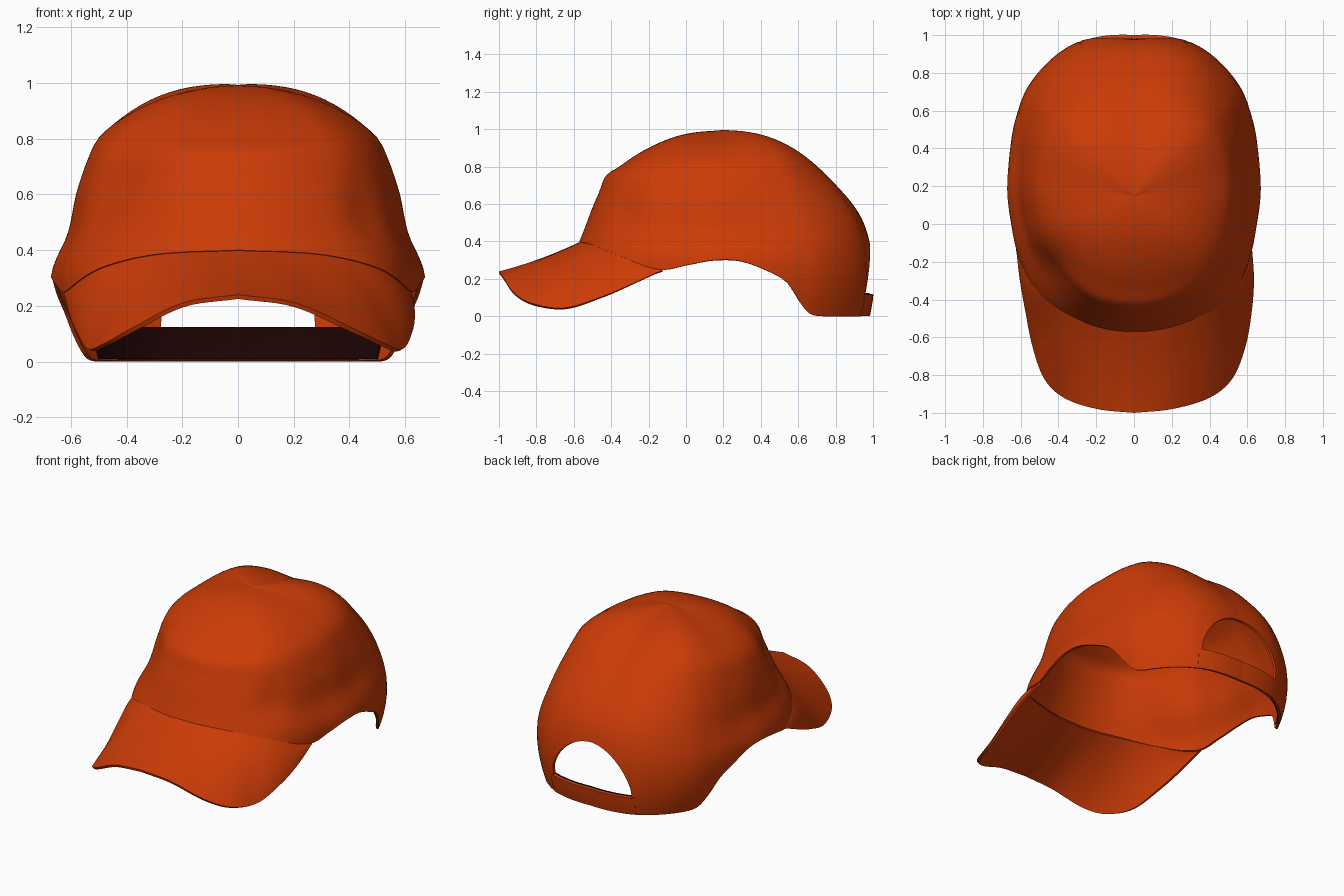
import bpy, bmesh
from math import sin, cos, radians, atan2, sqrt, exp

if "Cube" in bpy.data.objects:
    bpy.data.objects.remove(bpy.data.objects["Cube"])


def material(name, rgb):
    m = bpy.data.materials.new(name)
    m.diffuse_color = (*rgb, 1)
    m.use_nodes = True
    m.node_tree.nodes["Principled BSDF"].inputs["Base Color"].default_value = m.diffuse_color
    return m


ORANGE = material("burnt_orange_cloth", (0.60, 0.044, 0.002))
DARK = material("dark_brown_lining", (0.012, 0.001, 0.001))


def smooth_lookup(keys, vals, x):
    """Cubic interpolation through key points."""
    n = len(keys)
    x = min(max(x, keys[0]), keys[-1])
    k = 0
    while k < n - 2 and x > keys[k + 1]:
        k += 1

    def slope(i):
        a, b = max(i - 1, 0), min(i + 1, n - 1)
        return (vals[b] - vals[a]) / (keys[b] - keys[a])
    h = keys[k + 1] - keys[k]
    t = (x - keys[k]) / h
    return ((2*t**3 - 3*t*t + 1) * vals[k] + (t**3 - 2*t*t + t) * h * slope(k)
            + (3*t*t - 2*t**3) * vals[k + 1] + (t**3 - t*t) * h * slope(k + 1))


# Crown shape: distance from an inner centre by azimuth (0 = front) and elevation
CY, CZ = 0.15, 0.30
EL = [-25, 0, 15, 30, 38, 45, 60, 75, 90]
FRONT = [0.76, 0.745, 0.711, 0.713, 0.734, 0.711, 0.695, 0.692, 0.69]
SIDE = [0.66, 0.67, 0.63, 0.66, 0.685, 0.708, 0.703, 0.694, 0.69]
BACK = [0.89, 0.845, 0.820, 0.768, 0.748, 0.735, 0.715, 0.700, 0.69]
PLAN_AZ = [0, 24, 42, 64, 77, 90, 107, 124, 135, 152, 162, 180]
PLAN_R = [.745, .745, .743, .69, .667, .67, .69, .75, .800, .850, .862, .845]
RIM_AZ = [0, 24, 42, 65, 78, 90, 102, 114, 122, 128, 133, 140, 180]
RIM_Z = [.40, .385, .34, .25, .275, .30, .295, .24, .18, .08, .015, 0, 0]
ARCH = 20.0


def radius(az, el):
    a = abs(az)
    w = cos(radians(a)) ** 2
    end = FRONT if a < 90 else BACK
    base = w * smooth_lookup(EL, end, el) + (1 - w) * smooth_lookup(EL, SIDE, el)
    extra = smooth_lookup(PLAN_AZ, PLAN_R, a) - w * end[1] - (1 - w) * SIDE[1]
    # fuller diagonals on the upper back of the dome
    full = 0.034 if a > 90 else 0.004
    full *= sin(radians(2 * a)) ** 2 * exp(-((el - 55) / 22) ** 2)
    # soft dents at the corners of the front panel, deeper on the left
    if az > 0:
        dent = 0.02 * exp(-((a - 44) / 9) ** 2 - ((el - 20) / 9) ** 2)
    else:
        dent = 0.058 * exp(-((a - 46) / 17) ** 2 - ((el - 29) / 22) ** 2)
    return base + extra * max(0, cos(radians(el))) ** 2 + full - dent


def point(az, el, off=0):
    rho, a, e = radius(az, el) + off, radians(az), radians(el)
    return (rho * cos(e) * sin(a), CY - rho * cos(e) * cos(a), CZ + rho * sin(e))


def elevation_at(az, z):
    el = 0
    for _ in range(8):
        r = radius(az, el) * cos(radians(el))
        el = atan2(z - CZ, r) * 57.29578
    return el


def rim_z(az):
    a = abs(az)
    z = smooth_lookup(RIM_AZ, RIM_Z, a)
    if a > 180 - ARCH:
        d = (180 - a) / ARCH
        z = 0.06 + 0.35 * sqrt(max(0, 1 - d * d))
    return max(z, 0)


def sheet(name, nu, nv, fn, mat, thick, closed=False):
    """Grid surface with thickness."""
    bm = bmesh.new()
    cols = nu if closed else nu + 1
    v = [[bm.verts.new(fn(i / nu, j / nv)) for j in range(nv + 1)] for i in range(cols)]
    for i in range(nu):
        k = (i + 1) % cols
        for j in range(nv):
            bm.faces.new((v[i][j], v[k][j], v[k][j + 1], v[i][j + 1]))
    bmesh.ops.remove_doubles(bm, verts=bm.verts, dist=1e-5)
    me = bpy.data.meshes.new(name)
    bm.to_mesh(me)
    bm.free()
    ob = bpy.data.objects.new(name, me)
    bpy.context.collection.objects.link(ob)
    me.materials.append(mat)
    s = ob.modifiers.new("thickness", 'SOLIDIFY')
    s.thickness, s.offset = thick, -1
    bpy.ops.object.select_all(action='DESELECT')
    ob.select_set(True)
    bpy.context.view_layer.objects.active = ob
    bpy.ops.object.modifier_apply(modifier=s.name)
    bpy.ops.object.shade_smooth_by_angle(angle=radians(40))
    return ob


# Crown with the arched opening at the back
def crown(u, v):
    az = -180 + 360 * u
    lo = elevation_at(az, rim_z(az))
    return point(az, lo + (90 - lo) * v)


sheet("crown", 288, 30, crown, ORANGE, 0.014, closed=True)

# Curved brim from its outer edge to the crown rim, slightly narrower on the left
EDGE_U = [0, .12, .27, .40, .54, .70, .85, 1]
EDGE_X = [0, .20, .40, .52, .59, .625, .635, .625]
EDGE_Y = [-1, -.98, -.92, -.82, -.65, -.45, -.29, -.13]
EDGE_Z = [.24, .212, .125, .068, .045, .105, .172, .245]


def brim(u, v):
    s = 2 * u - 1
    t, sign = abs(s), (1 if s >= 0 else -1)
    outer = [smooth_lookup(EDGE_U, e, t) for e in (EDGE_X, EDGE_Y, EDGE_Z)]
    if sign < 0:
        outer[0] *= 1 - 0.36 * t * (1 - t)
    az = 66 * t * sign
    inner = point(az, elevation_at(az, rim_z(az)), -0.006)
    p = [a + (b - a) * v for a, b in zip(outer, (abs(inner[0]), *inner[1:]))]
    bulge = 4 * v * (1 - v)
    side = 0.05 * bulge * t * (1 - t)
    return (sign * (p[0] + side), p[1], p[2] + side - 0.012 * bulge * (1 - t) ** 2)


sheet("brim", 96, 14, brim, ORANGE, 0.016)


# Bands that follow the lower back of the crown
def band(half, off, z0, z1):
    def fn(u, v):
        az = 180 - half + 2 * half * u
        az = az if az <= 180 else az - 360
        return point(az, elevation_at(az, z0 + (z1 - z0) * v), off)
    return fn


sheet("back_strap", 40, 4, band(20.5, 0.003, 0.002, 0.118), ORANGE, 0.02)
sheet("strap_lining", 60, 4, band(42, -0.018, 0.002, 0.12), DARK, 0.006)
